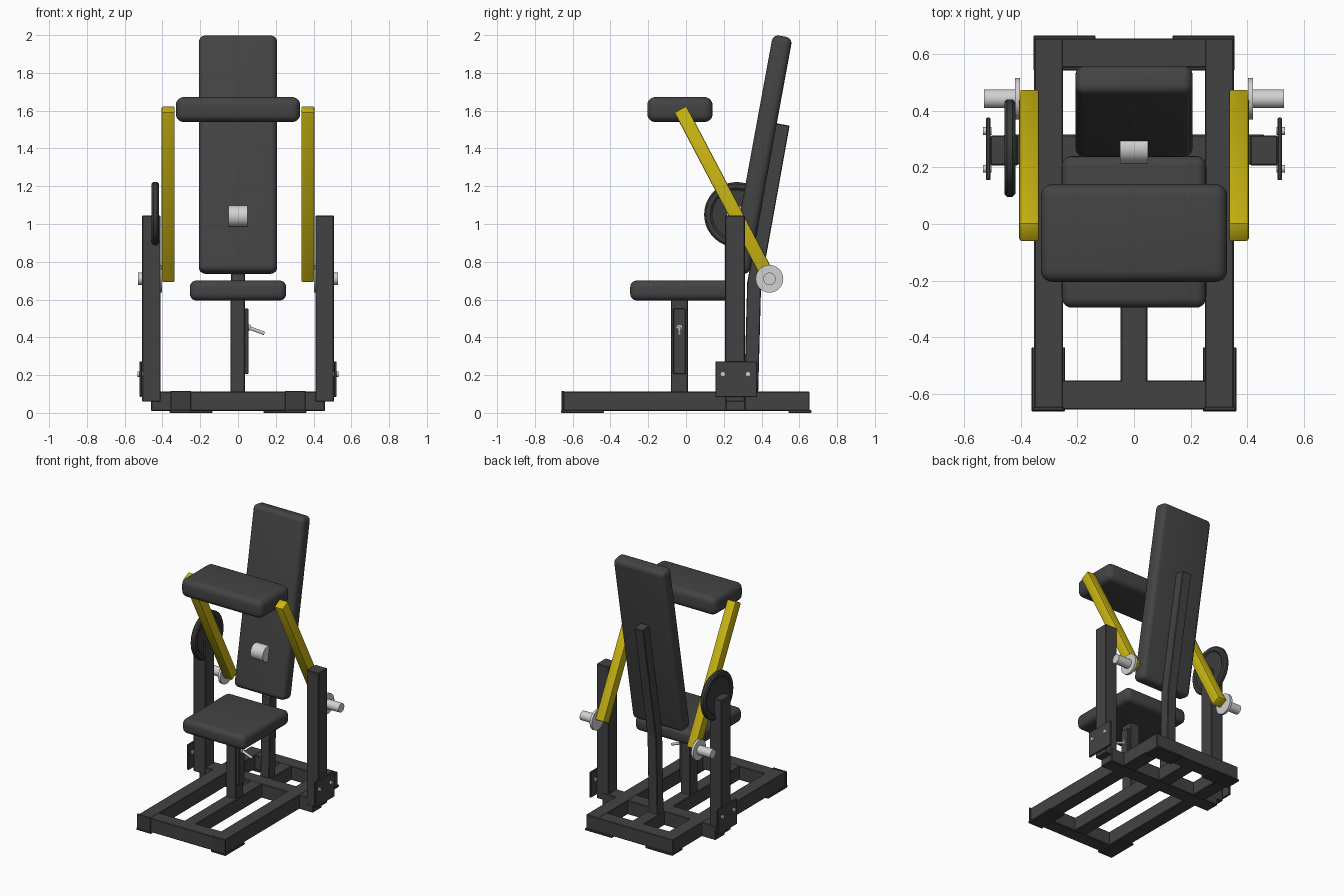
import bpy, bmesh, math
from mathutils import Matrix, Vector

if "Cube" in bpy.data.objects:
    bpy.data.objects.remove(bpy.data.objects["Cube"])


def material(name, rgb):
    m = bpy.data.materials.new(name)
    m.diffuse_color = (*rgb, 1)
    m.use_nodes = True
    m.node_tree.nodes["Principled BSDF"].inputs["Base Color"].default_value = m.diffuse_color
    return m


DARK = material("dark_frame_paint", (0.055, 0.055, 0.055))
PAD = material("black_upholstery", (0.057, 0.057, 0.057))
RUBBER = material("black_rubber", (0.045, 0.045, 0.045))
YELLOW = material("yellow_paint", (0.6, 0.47, 0.006))
STEEL = material("light_steel", (0.64, 0.64, 0.64))


def finish(name, bm, mat, smooth=False):
    me = bpy.data.meshes.new(name)
    bmesh.ops.recalc_face_normals(bm, faces=bm.faces)
    bm.to_mesh(me)
    bm.free()
    me.materials.append(mat)
    ob = bpy.data.objects.new(name, me)
    bpy.context.collection.objects.link(ob)
    if smooth:
        bpy.ops.object.select_all(action='DESELECT')
        ob.select_set(True)
        bpy.context.view_layer.objects.active = ob
        bpy.ops.object.shade_smooth_by_angle(angle=math.radians(35))
    return ob


def block(name, size, centre, mat, bevel=0.0, seg=1, tilt=0.0):
    """Box with rounded edges, tilted about x."""
    bm = bmesh.new()
    bmesh.ops.create_cube(bm, size=1)
    bmesh.ops.scale(bm, vec=size, verts=bm.verts)
    if bevel:
        bmesh.ops.bevel(bm, geom=bm.edges[:], offset=bevel, segments=seg,
                        profile=0.5, affect='EDGES')
    bmesh.ops.transform(bm, matrix=Matrix.Translation(centre) @ Matrix.Rotation(tilt, 4, 'X'),
                        verts=bm.verts)
    return finish(name, bm, mat, seg > 1)


def span(name, x, y, z, mat, bevel=0.004, seg=1):
    """Box given by its ranges."""
    r = (x, y, z)
    return block(name, [b - a for a, b in r], [(a + b) / 2 for a, b in r], mat, bevel, seg)


def beam(name, x, p, q, width, depth, mat, bevel=0.004, seg=1):
    """Tube between two (y, z) points."""
    dy, dz = q[0] - p[0], q[1] - p[1]
    return block(name, (width, depth, math.hypot(dy, dz)),
                 (x, (p[0] + q[0]) / 2, (p[1] + q[1]) / 2),
                 mat, bevel, seg, -math.atan2(dy, dz))


def turned(name, profile, centre, mat, axis=(1, 0, 0), sides=40):
    """Lathe a (distance, radius) profile around an axis."""
    bm = bmesh.new()
    vs = [bm.verts.new((r, 0, d)) for d, r in profile]
    es = [bm.edges.new(e) for e in zip(vs, vs[1:])]
    bmesh.ops.spin(bm, geom=vs + es, cent=(0, 0, 0), axis=(0, 0, 1),
                   angle=2 * math.pi, steps=sides)
    bmesh.ops.remove_doubles(bm, verts=bm.verts, dist=1e-5)
    rot = Vector((0, 0, 1)).rotation_difference(Vector(axis)).to_matrix().to_4x4()
    bmesh.ops.transform(bm, matrix=Matrix.Translation(centre) @ rot, verts=bm.verts)
    return finish(name, bm, mat, True)


def rod(name, length, r, centre, mat, axis=(1, 0, 0), sides=32):
    h = length / 2
    return turned(name, [(-h, 0), (-h, r), (h, r), (h, 0)], centre, mat, axis, sides)


# Base frame
RZ = (0.01, 0.112)
span("front_crossbeam", (-0.352, 0.352), (-0.655, -0.552), RZ, DARK)
span("rear_crossbeam", (-0.35, 0.35), (0.552, 0.655), RZ, DARK)
span("middle_crossbeam", (-0.46, 0.46), (0.21, 0.315), RZ, DARK)
span("centre_rail", (-0.047, 0.047), (-0.56, 0.56), (0.011, 0.111), DARK)

for side, s in (("left", -1), ("right", 1)):
    def xr(a, b):
        return (a, b) if s > 0 else (-b, -a)

    span(side + "_base_rail", xr(0.25, 0.352), (-0.655, 0.655), (0.011, 0.113), DARK)
    # Feet
    span(side + "_front_foot", xr(0.243, 0.362), (-0.662, -0.435), (0, 0.015), RUBBER, 0.003)
    span(side + "_front_foot_cap", xr(0.248, 0.358), (-0.66, -0.645), (0, 0.117), RUBBER, 0.003)
    span(side + "_rear_foot", xr(0.135, 0.355), (0.542, 0.665), (0, 0.015), RUBBER, 0.003)
    # Uprights with bolted side plates
    span(side + "_upright", xr(0.41, 0.507), (0.207, 0.312), (0.06, 1.045), DARK)
    span(side + "_side_plate", xr(0.507, 0.522), (0.155, 0.375), (0.085, 0.272), DARK, 0.003)
    for n, y in (("front", 0.195), ("rear", 0.328)):
        rod(f"{side}_{n}_bolt", 0.03, 0.014, (s * 0.517, y, 0.205), STEEL, sides=12)
    # Swinging arm with hub and peg
    beam(side + "_swing_arm", s * 0.37, (0.443, 0.708), (-0.03, 1.608), 0.07, 0.073,
         YELLOW, 0.008, 2)
    turned(side + "_weight_peg",
           [(0, 0), (0, 0.073), (0.018, 0.073), (0.018, 0.033), (0.127, 0.033), (0.127, 0)],
           (s * 0.402, 0.442, 0.71), STEEL, (s, 0, 0))

# Weight disc on the left upright, with a raised rim
turned("weight_disc",
       [(-0.012, 0), (-0.012, 0.13), (-0.019, 0.14), (-0.019, 0.163), (-0.01, 0.172),
        (0.01, 0.172), (0.019, 0.163), (0.019, 0.14), (0.012, 0.13), (0.012, 0)],
       (-0.438, 0.268, 1.05), RUBBER, sides=48)

# Seat with post, sleeve plate and height lever
block("seat", (0.51, 0.535, 0.106), (0, -0.028, 0.648), PAD, 0.036, 5)
span("seat_post", (-0.04, 0.037), (-0.08, 0.01), (0.1, 0.61), DARK)
span("seat_adjuster_plate", (0.03, 0.056), (-0.068, -0.002), (0.205, 0.553), DARK)
rod("seat_lever", 0.1, 0.009, (0.093, -0.035, 0.438), STEEL, (0.085, 0, -0.032), 16)
rod("seat_lever_collar", 0.02, 0.017, (0.055, -0.035, 0.452), STEEL, sides=16)

# Backrest post, bent at seat height
beam("lower_back_post", 0, (0.345, 0.1), (0.361, 0.695), 0.072, 0.074, DARK)
beam("upper_back_post", 0, (0.36, 0.68), (0.512, 1.527), 0.072, 0.074, DARK)

# Backrest and chest pad
block("backrest", (0.414, 0.105, 1.275), (0, 0.397, 1.367), PAD, 0.034, 5,
      math.radians(-10.4))
block("press_pad", (0.658, 0.345, 0.132), (0, -0.032, 1.606), PAD, 0.042, 5)

# Small steel roller on the backrest
rod("backrest_roller", 0.1, 0.056, (0, 0.27, 1.042), STEEL)
